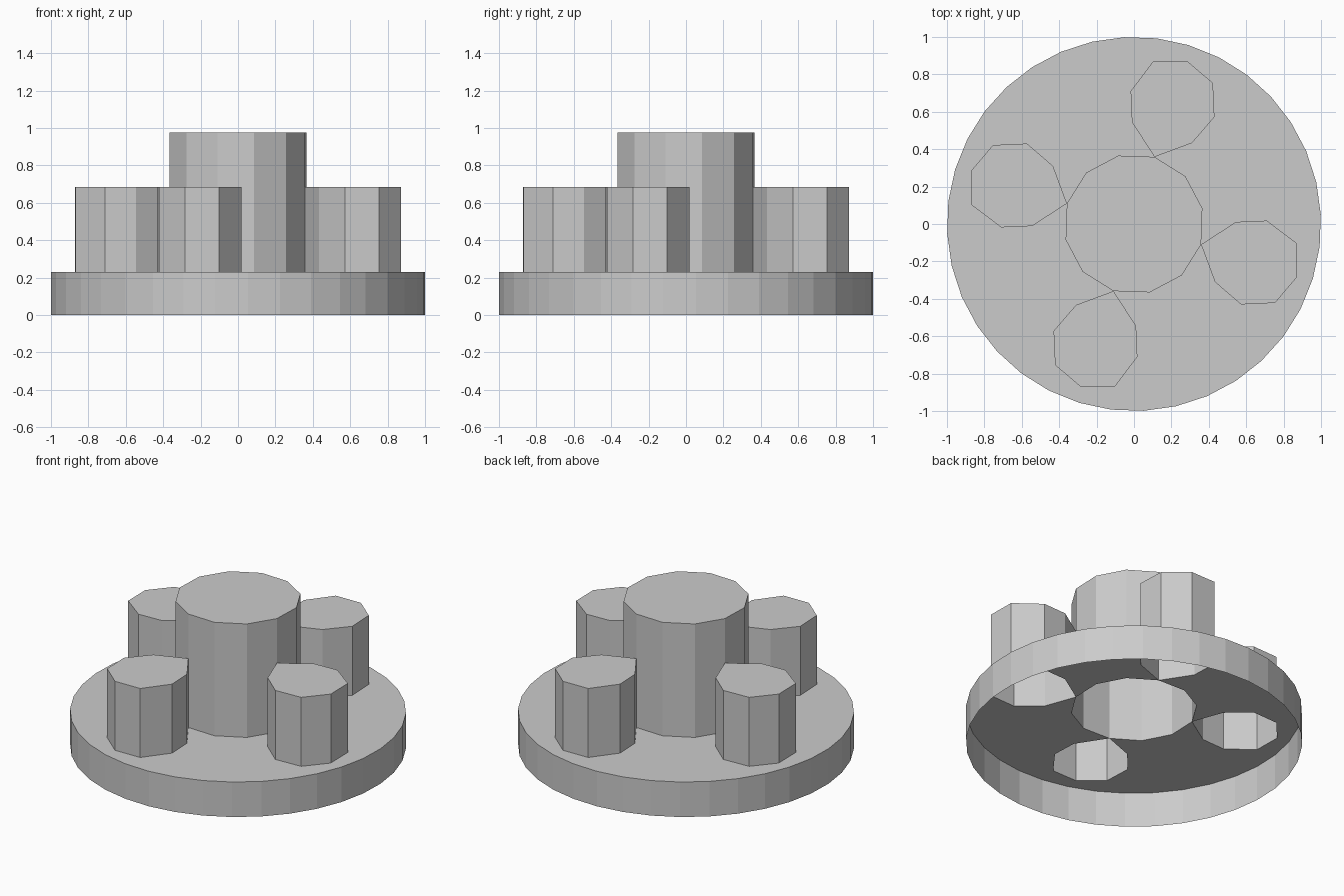
import bpy
from math import cos, sin, radians

if "Cube" in bpy.data.objects:
    bpy.data.objects.remove(bpy.data.objects["Cube"])

BASE_TOP, PEG_TOP, HUB_TOP = 0.23, 0.683, 0.975


def ring(radius, sides, start):
    return [(radius * cos(radians(start + 360 * i / sides)),
             radius * sin(radians(start + 360 * i / sides))) for i in range(sides)]


def quarter_turn(points, n):
    for _ in range(n % 4):
        points = [(-y, x) for x, y in points]
    return points


def make(name, verts, faces):
    mesh = bpy.data.meshes.new(name)
    mesh.from_pydata(verts, [], faces)
    mesh.update()
    obj = bpy.data.objects.new(name, mesh)
    bpy.context.collection.objects.link(obj)
    return obj


def walls(outline, z0, z1):
    """Vertices and side faces of an open tube over a counter-clockwise outline."""
    n = len(outline)
    verts = [(x, y, z0) for x, y in outline] + [(x, y, z1) for x, y in outline]
    faces = [(i, (i + 1) % n, n + (i + 1) % n, n + i) for i in range(n)]
    return verts, faces


def capped_tube(name, outline, z0, z1):
    verts, faces = walls(outline, z0, z1)
    n = len(outline)
    return make(name, verts, faces + [tuple(range(n, 2 * n))])


rim = ring(1.0, 36, 3)
hub = ring(0.375, 12, 13)
# Peg outline, counter-clockwise from the corner that touches the hub
peg = [hub[2], (0.31, 0.433), (0.43, 0.572), (0.422, 0.754),
       (0.283, 0.872), (0.102, 0.869), (-0.018, 0.71), (-0.011, 0.545)]

# Hub and the four pegs, hollow and open at the bottom
capped_tube("hub", hub, BASE_TOP, HUB_TOP)
for q in range(4):
    capped_tube(f"peg_{q + 1}", quarter_turn(peg, q), BASE_TOP, PEG_TOP)

# Thin rim wall
make("base_rim", *walls(rim, 0, BASE_TOP))

# Base top: four quarter plates running around the peg and hub openings
quarter = ([peg[0]] + peg[:3:-1]             # out along one peg
           + rim[7:17]                       # around the rim
           + quarter_turn(peg[4:0:-1], 1)    # back in along the next peg
           + [hub[5], hub[4], hub[3]])       # along the hub
n = len(quarter)
verts, faces = [], []
for q in range(4):
    verts += [(x, y, BASE_TOP) for x, y in quarter_turn(quarter, q)]
    faces.append(tuple(range(q * n, q * n + n)))
make("base_top", verts, faces)
